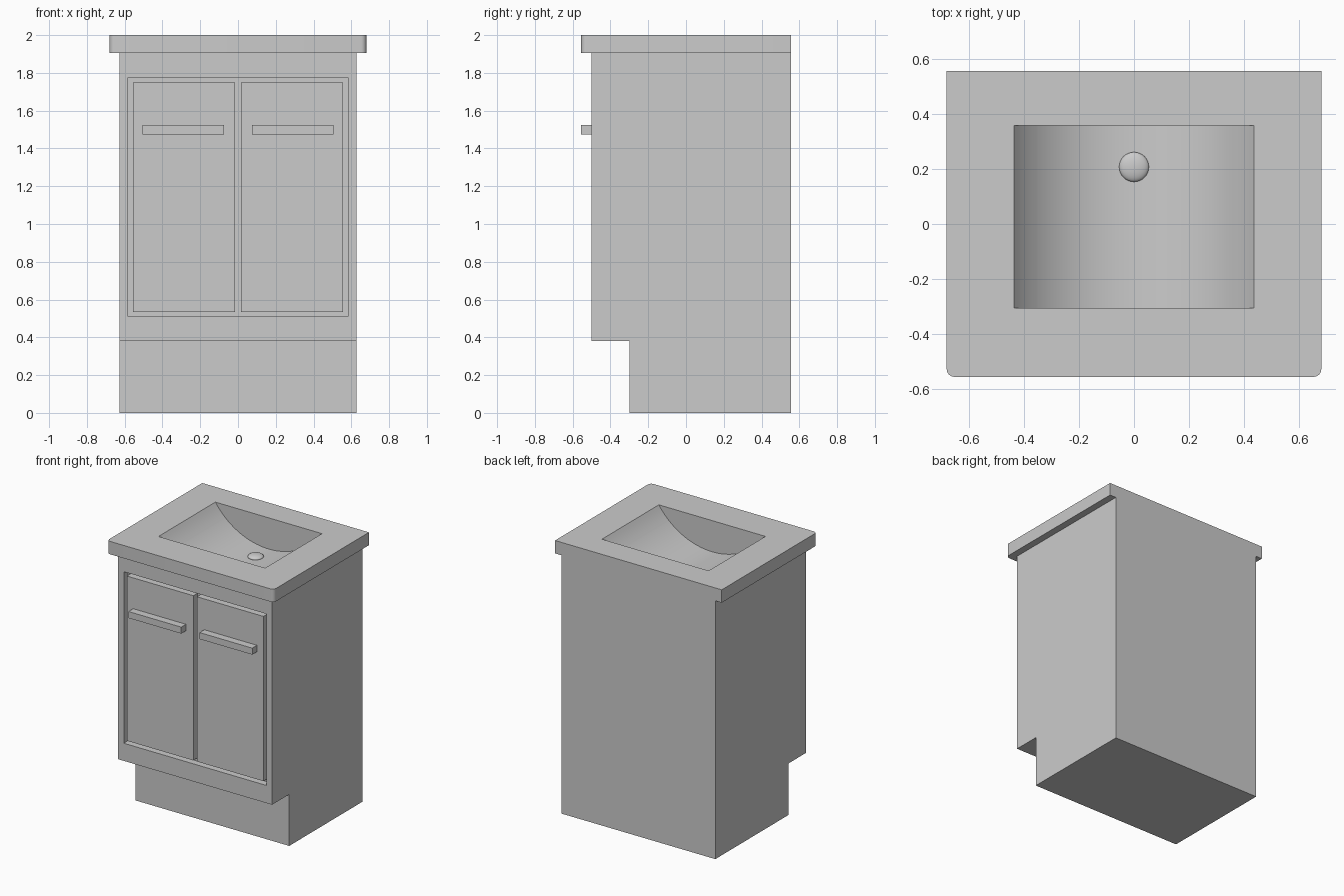
import bpy
import bmesh
from math import asin, sin, cos, radians

old = bpy.data.objects.get("Cube")
if old:
    bpy.data.objects.remove(old, do_unlink=True)

# One plain grey finish for everything
grey = bpy.data.materials.new("light grey")
grey.use_nodes = True
COLOUR = (0.6, 0.6, 0.6, 1)
grey.diffuse_color = COLOUR
grey.node_tree.nodes["Principled BSDF"].inputs["Base Color"].default_value = COLOUR


def add_object(name, bm):
    bmesh.ops.recalc_face_normals(bm, faces=bm.faces)
    mesh = bpy.data.meshes.new(name)
    bm.to_mesh(mesh)
    bm.free()
    mesh.materials.append(grey)
    obj = bpy.data.objects.new(name, mesh)
    bpy.context.collection.objects.link(obj)
    return obj


def prism(name, points, offset):
    """Extrude a closed outline of 3D points along an offset."""
    bm = bmesh.new()
    face = bm.faces.new([bm.verts.new(p) for p in points])
    grown = bmesh.ops.extrude_face_region(bm, geom=[face], use_keep_orig=True)
    moved = [g for g in grown["geom"] if isinstance(g, bmesh.types.BMVert)]
    bmesh.ops.translate(bm, verts=moved, vec=offset)
    return add_object(name, bm)


def box(name, x, y, z):
    outline = [(x[0], y[0], z[0]), (x[1], y[0], z[0]),
               (x[1], y[1], z[0]), (x[0], y[1], z[0])]
    return prism(name, outline, (0, 0, z[1] - z[0]))


def activate(obj):
    bpy.ops.object.select_all(action='DESELECT')
    obj.select_set(True)
    bpy.context.view_layer.objects.active = obj


def cut(obj, cutter):
    activate(obj)
    mod = obj.modifiers.new("cut", 'BOOLEAN')
    mod.operation = 'DIFFERENCE'
    mod.solver = 'EXACT'
    mod.object = cutter
    bpy.ops.object.modifier_apply(modifier=mod.name)


def smooth(obj, angle=25):
    activate(obj)
    bpy.ops.object.shade_smooth_by_angle(angle=radians(angle))


FRONT, BACK, TOP = -0.5, 0.555, 2.0
DECK = 1.905                      # underside of the counter
HALF, DEPTH = 0.435, 0.23         # basin half width and depth

# Cabinet with a recessed toe kick
side = [(-0.3, 0), (BACK, 0), (BACK, DECK), (FRONT, DECK), (FRONT, 0.38), (-0.3, 0.38)]
cabinet = prism("cabinet", [(-0.628, y, z) for y, z in side], (1.256, 0, 0))

# Counter with rounded front corners
bm = bmesh.new()
bmesh.ops.create_cube(bm, size=1)
bmesh.ops.scale(bm, verts=bm.verts, vec=(1.36, 2 * BACK, TOP - DECK))
bmesh.ops.translate(bm, verts=bm.verts, vec=(0, 0, (TOP + DECK) / 2))
corners = [e for e in bm.edges
           if all(v.co.y < 0 for v in e.verts) and e.verts[0].co.x * e.verts[1].co.x > 0]
bmesh.ops.bevel(bm, geom=corners, offset=0.028, segments=6, profile=0.5, affect='EDGES')
counter = add_object("counter", bm)

# Basin: a circular trough running front to back
radius = (HALF ** 2 + DEPTH ** 2) / (2 * DEPTH)
sweep = asin(HALF / radius)
STEPS = 40
arc = []
for i in range(STEPS + 1):
    a = sweep * (2 * i / STEPS - 1)
    arc.append((radius * sin(a), -0.305, TOP - DEPTH + radius * (1 - cos(a))))
outline = arc + [(HALF, -0.305, TOP + 0.1), (-HALF, -0.305, TOP + 0.1)]
basin_cutter = prism("basin_cutter", outline, (0, 0.663, 0))

# Door recess in the cabinet front
recess_cutter = box("recess_cutter", (-0.582, 0.582), (FRONT - 0.1, FRONT + 0.05), (0.51, 1.775))

cut(counter, basin_cutter)
cut(cabinet, basin_cutter)
cut(cabinet, recess_cutter)
for helper in (basin_cutter, recess_cutter):
    bpy.data.objects.remove(helper, do_unlink=True)
smooth(counter)
smooth(cabinet)

# Doors and bar handles, one pair on each side
for label, s in (("left", 1), ("right", -1)):
    box(label + "_door", sorted((s * 0.015, s * 0.557)), (FRONT, FRONT + 0.05), (0.535, 1.75))
    box(label + "_handle", sorted((s * 0.075, s * 0.505)), (-0.555, FRONT), (1.475, 1.523))

# Domed drain cap
bm = bmesh.new()
bmesh.ops.create_uvsphere(bm, u_segments=32, v_segments=16, radius=0.054)
bmesh.ops.scale(bm, verts=bm.verts, vec=(1, 1, 0.35))
bmesh.ops.translate(bm, verts=bm.verts, vec=(0, 0.207, TOP - DEPTH + 0.004))
smooth(add_object("drain", bm), 60)
